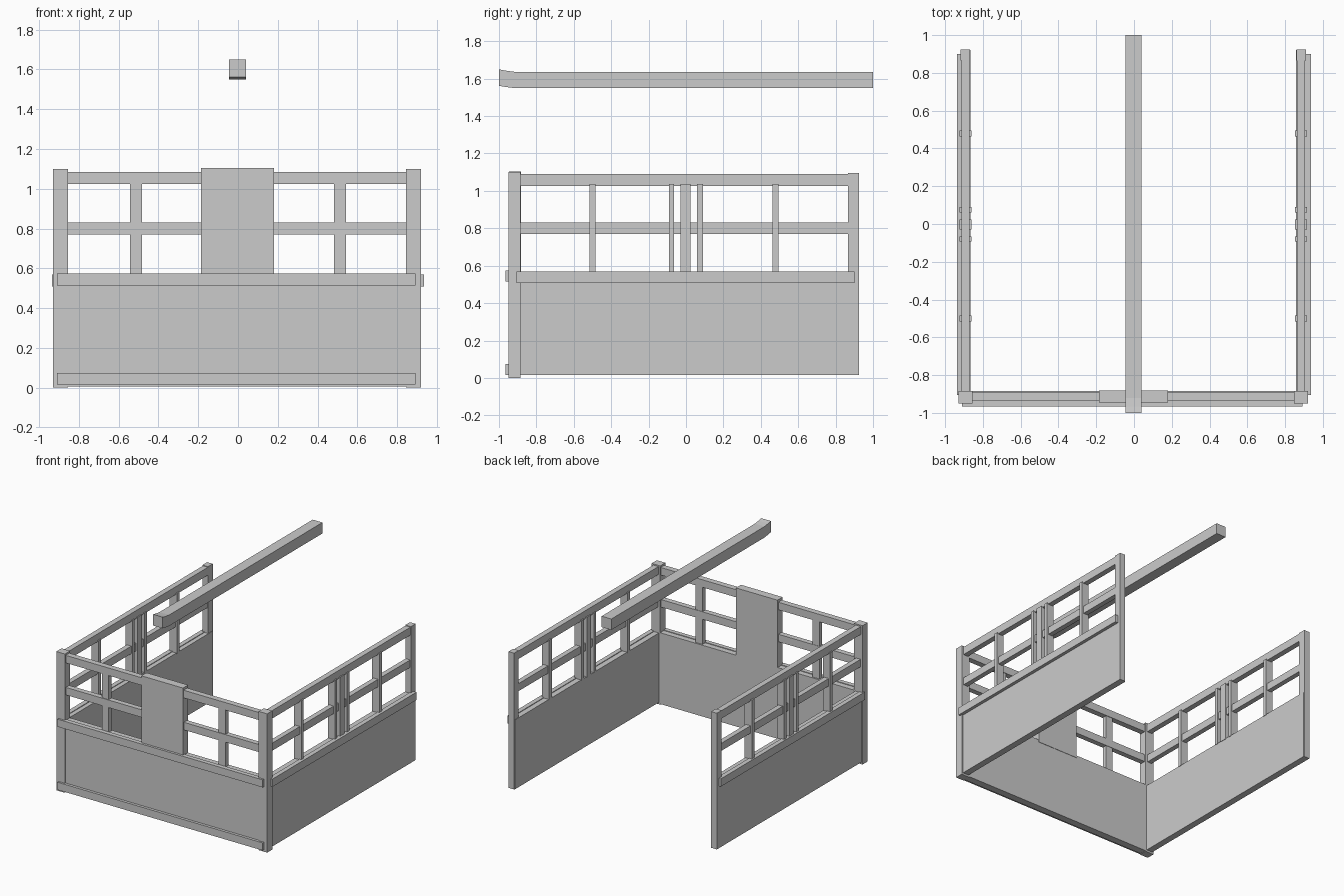
import bpy, bmesh

if "Cube" in bpy.data.objects:
    bpy.data.objects.remove(bpy.data.objects["Cube"])

def mesh_object(name, verts, faces):
    me = bpy.data.meshes.new(name)
    bm = bmesh.new()
    vs = [bm.verts.new(v) for v in verts]
    for f in faces:
        bm.faces.new([vs[i] for i in f])
    bmesh.ops.recalc_face_normals(bm, faces=bm.faces)
    bm.to_mesh(me)
    bm.free()
    ob = bpy.data.objects.new(name, me)
    bpy.context.collection.objects.link(ob)
    return ob

def box(name, x0, x1, y0, y1, z0, z1):
    verts = [(x, y, z) for x in (x0, x1) for y in (y0, y1) for z in (z0, z1)]
    faces = [(0, 1, 3, 2), (4, 6, 7, 5), (0, 4, 5, 1),
             (2, 3, 7, 6), (0, 2, 6, 4), (1, 5, 7, 3)]
    return mesh_object(name, verts, faces)

CX = -0.004  # centre line of the two side walls

def pair(name, inner, outer, y0, y1, z0, z1, c=CX):
    # mirrored left and right copies, distances measured from the centre line
    box("right_" + name, c + inner, c + outer, y0, y1, z0, z1)
    box("left_" + name, c - outer, c - inner, y0, y1, z0, z1)

# corner posts
pair("front_post", 0.85, 0.925, -0.95, -0.885, 0, 1.10)
pair("rear_post", 0.865, 0.914, 0.866, 0.925, 0.015, 1.095)

# front wall
box("front_lower_panel", -0.86, 0.852, -0.943, -0.885, 0.005, 0.57)
box("front_centre_panel", -0.185, 0.18, -0.946, -0.882, 0.55, 1.105)
pair("front_top_rail", 0.178, 0.855, -0.938, -0.892, 1.025, 1.085)
pair("front_middle_rail", 0.178, 0.855, -0.936, -0.894, 0.77, 0.83)
pair("front_mullion", 0.483, 0.543, -0.931, -0.897, 0.56, 1.04, 0)
for n, z in (("upper", 0.515), ("lower", 0.015)):
    box("front_%s_moulding" % n, -0.91, 0.892, -0.965, -0.93, z, z + 0.06)

# side walls
pair("side_lower_panel", 0.861, 0.914, -0.89, 0.92, 0.015, 0.565)
pair("side_moulding", 0.90, 0.936, -0.905, 0.90, 0.508, 0.57, 0)
pair("side_top_rail", 0.866, 0.91, -0.89, 0.87, 1.027, 1.09)
pair("side_middle_rail", 0.868, 0.908, -0.89, 0.87, 0.77, 0.83)
for i, (y0, y1) in enumerate([(-0.515, -0.485), (-0.092, -0.065), (-0.03, 0.025),
                              (0.06, 0.09), (0.463, 0.495)]):
    pair("side_mullion_%d" % (i + 1), 0.857, 0.92, y0, y1, 0.56, 1.037)

# overhead beam with a slightly upturned front end
profile = [(-1, 1.562), (-0.965, 1.556), (-0.92, 1.55), (1, 1.55),
           (1, 1.637), (-0.92, 1.637), (-0.965, 1.643), (-1, 1.65)]
n = len(profile)
verts = [(x, y, z) for x in (-0.045, 0.04) for y, z in profile]
faces = [(i, (i + 1) % n, (i + 1) % n + n, i + n) for i in range(n)]
faces += [(k + i, k + i + 1, k + n - 2 - i, k + n - 1 - i)
          for k in (0, n) for i in range(3)]
mesh_object("overhead_beam", verts, faces)
